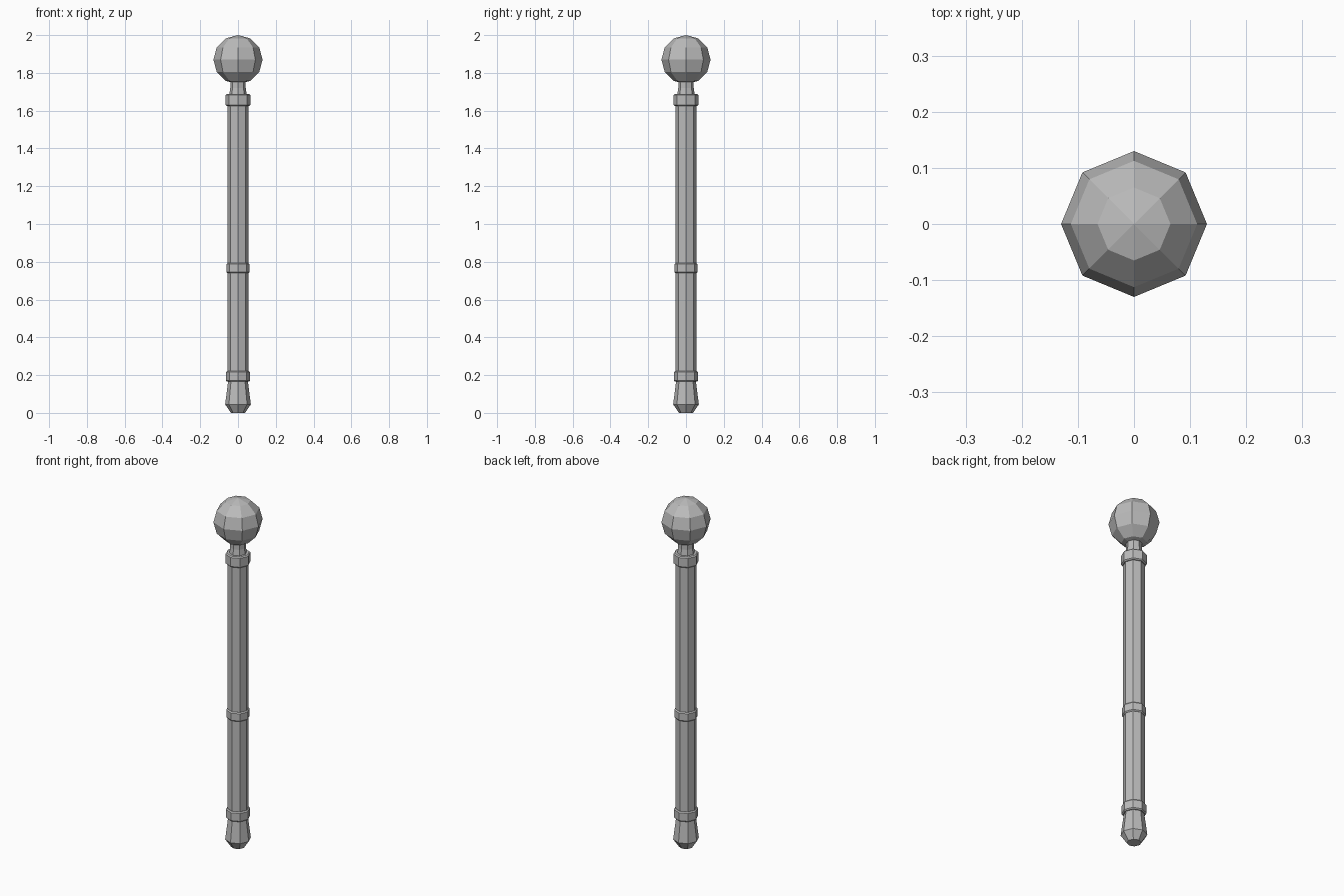
import bpy
import bmesh
from math import cos, sin, tau

SIDES = 8

if "Cube" in bpy.data.objects:
    bpy.data.objects.remove(bpy.data.objects["Cube"], do_unlink=True)

grey = bpy.data.materials.new("plain grey")
grey.use_nodes = True
colour = (0.5, 0.5, 0.5, 1)
grey.diffuse_color = colour
grey.node_tree.nodes["Principled BSDF"].inputs["Base Color"].default_value = colour


def finish(name, bm):
    bmesh.ops.recalc_face_normals(bm, faces=bm.faces)
    mesh = bpy.data.meshes.new(name)
    bm.to_mesh(mesh)
    bm.free()
    mesh.materials.append(grey)
    obj = bpy.data.objects.new(name, mesh)
    bpy.context.collection.objects.link(obj)
    return obj


def turned(name, profile):
    """Eight-sided turned solid from (radius, height) pairs, capped at both ends."""
    bm = bmesh.new()
    rings = [[bm.verts.new((r * cos(tau * i / SIDES), r * sin(tau * i / SIDES), z))
              for i in range(SIDES)] for r, z in profile]
    for low, high in zip(rings, rings[1:]):
        for i in range(SIDES):
            j = (i + 1) % SIDES
            bm.faces.new((low[i], low[j], high[j], high[i]))
    bm.faces.new(rings[0])
    bm.faces.new(rings[-1])
    return finish(name, bm)


def collar(name, radius, bottom, top, bevel=0.006):
    """Raised band with chamfered rims."""
    turned(name, [(radius - bevel, bottom), (radius, bottom + bevel),
                  (radius, top - bevel), (radius - bevel, top)])


# Tapered foot, long shaft and narrow neck
turned("foot", [(0.037, 0), (0.068, 0.045), (0.052, 0.17)])
turned("shaft", [(0.055, 0.165), (0.055, 1.65)])
turned("neck", [(0.047, 1.68), (0.041, 1.72), (0.041, 1.77)])

# Three bands around the shaft
collar("lower_collar", 0.064, 0.165, 0.222)
collar("middle_collar", 0.062, 0.74, 0.793)
collar("upper_collar", 0.066, 1.625, 1.688)

# Faceted ball on top
ball = bmesh.new()
bmesh.ops.create_uvsphere(ball, u_segments=SIDES, v_segments=6, radius=0.13)
finish("ball_knob", ball).location.z = 1.87
